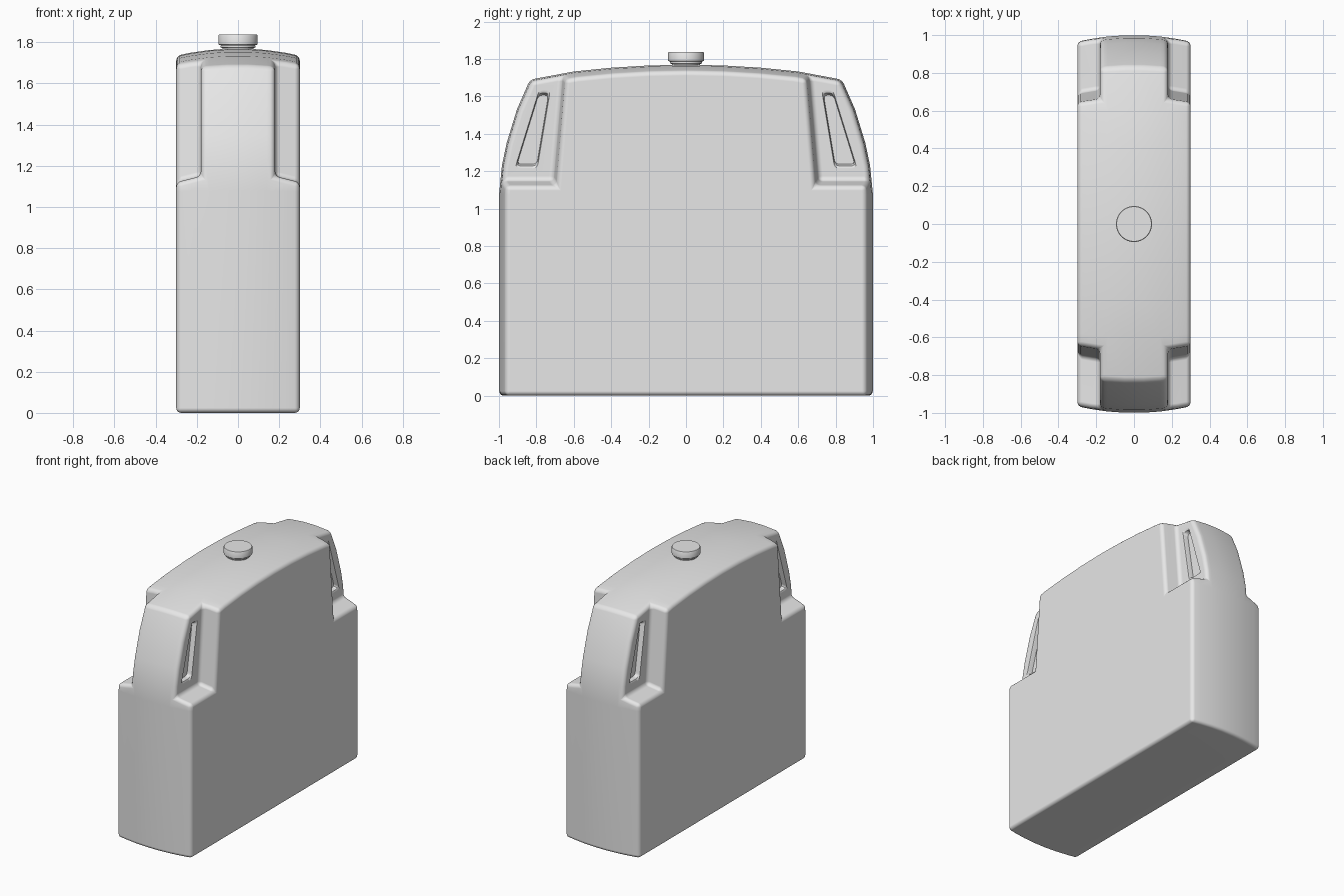
import bpy, bmesh, math
from mathutils import Vector

cube = bpy.data.objects.get("Cube")
if cube:
    bpy.data.objects.remove(cube, do_unlink=True)

mat = bpy.data.materials.new("light_grey_plastic")
mat.use_nodes = True
mat.diffuse_color = (0.8, 0.8, 0.8, 1)
mat.node_tree.nodes["Principled BSDF"].inputs["Base Color"].default_value = (0.8, 0.8, 0.8, 1)


def loft(name, rings):
    """Closed solid through a list of equal-length rings."""
    bm = bmesh.new()
    loops = [[bm.verts.new(p) for p in ring] for ring in rings]
    n = len(loops[0])
    for a, b in zip(loops, loops[1:]):
        for i in range(n):
            j = (i + 1) % n
            bm.faces.new((a[i], a[j], b[j], b[i]))
    bm.faces.new(loops[0])
    bm.faces.new(loops[-1])
    bmesh.ops.recalc_face_normals(bm, faces=bm.faces)
    mesh = bpy.data.meshes.new(name)
    bm.to_mesh(mesh)
    bm.free()
    obj = bpy.data.objects.new(name, mesh)
    bpy.context.collection.objects.link(obj)
    mesh.materials.append(mat)
    return obj


def activate(obj):
    bpy.ops.object.select_all(action='DESELECT')
    obj.select_set(True)
    bpy.context.view_layer.objects.active = obj


def cut(obj, cutter):
    activate(obj)
    mod = obj.modifiers.new("cut", 'BOOLEAN')
    mod.operation = 'DIFFERENCE'
    mod.solver = 'EXACT'
    mod.object = cutter
    bpy.ops.object.modifier_apply(modifier=mod.name)
    bpy.data.objects.remove(cutter, do_unlink=True)


def rounded(points, radius, steps=4):
    """Round the corners of a polygon with small quadratic arcs."""
    out = []
    pts = [Vector(p) for p in points]
    for i, p in enumerate(pts):
        a = p + (pts[i - 1] - p).normalized() * radius
        b = p + (pts[(i + 1) % len(pts)] - p).normalized() * radius
        for k in range(steps + 1):
            t = k / steps
            out.append(a * (1 - t) ** 2 + p * 2 * t * (1 - t) + b * t * t)
    return out


# Body: side profile swept across the width, with bowed ends and crowned top
half = [(1, 0), (1, 1.08), (0.985, 1.23), (0.96, 1.35), (0.905, 1.53), (0.835, 1.69)]
top = [(y, 1.77 - 0.1 * y * y) for y in (0.6, 0.4, 0.2, 0, -0.2, -0.4, -0.6)]
profile = half + top + [(-y, z) for y, z in reversed(half)]
rings = []
for x in (-0.3, -0.23, -0.14, -0.05, 0.05, 0.14, 0.23, 0.3):
    bow = (x / 0.3) ** 2
    rings.append([(x, y * (1 - 0.035 * bow), z - 0.035 * bow * (z / 1.77) ** 4)
                  for y, z in profile])
body = loft("tank_body", rings)

# Handle recesses at the four upper corners
inner = [(0.71, 1.15), (0.645, 1.9), (1.2, 1.9), (1.2, 1.15)]
outer = [(0.67, 1.09), (0.605, 1.9), (1.2, 1.9), (1.2, 1.09)]
corners = [(sx, sy) for sx in (-1, 1) for sy in (-1, 1)]
for sx, sy in corners:
    cut(body, loft("recess_cutter", [[(sx * x, sy * y, z) for y, z in ring]
                                     for x, ring in ((0.18, inner), (0.42, outer))]))

# Soft moulded edges
activate(body)
bevel = body.modifiers.new("soft_edges", 'BEVEL')
bevel.width = 0.024
bevel.segments = 4
bevel.limit_method = 'ANGLE'
bevel.angle_limit = math.radians(35)
bevel.use_clamp_overlap = False
bpy.ops.object.modifier_apply(modifier=bevel.name)

# Grip pockets pressed into the recess walls, with sloping sides
slot = [(0.795, 1.215), (0.915, 1.215), (0.785, 1.635), (0.725, 1.635)]
centre = Vector((0.815, 1.4))
rim = rounded(slot, 0.028)
for sx, sy in corners:
    levels = []
    for x, scale in ((0.2, 1.08), (0.18, 1.0), (0.172, 0.93), (0.145, 0.88)):
        ring = [centre + (p - centre) * scale for p in rim]
        levels.append([(sx * x, sy * p.x, p.y) for p in ring])
    cut(body, loft("pocket_cutter", levels))

activate(body)
bpy.ops.object.shade_smooth_by_angle(angle=math.radians(32))
weighted = body.modifiers.new("even_shading", 'WEIGHTED_NORMAL')
weighted.keep_sharp = True


# Filler neck and screw cap
def lathe(name, outline, sides=48):
    obj = loft(name, [[(r * math.cos(2 * math.pi * i / sides),
                        r * math.sin(2 * math.pi * i / sides), z) for i in range(sides)]
                      for r, z in outline])
    activate(obj)
    bpy.ops.object.shade_smooth_by_angle(angle=math.radians(35))
    return obj


lathe("filler_neck", [(0.075, 1.74), (0.075, 1.772), (0.085, 1.776), (0.085, 1.785), (0.075, 1.79)])
lathe("screw_cap", [(0.09, 1.786), (0.095, 1.79), (0.095, 1.833), (0.092, 1.838)])
